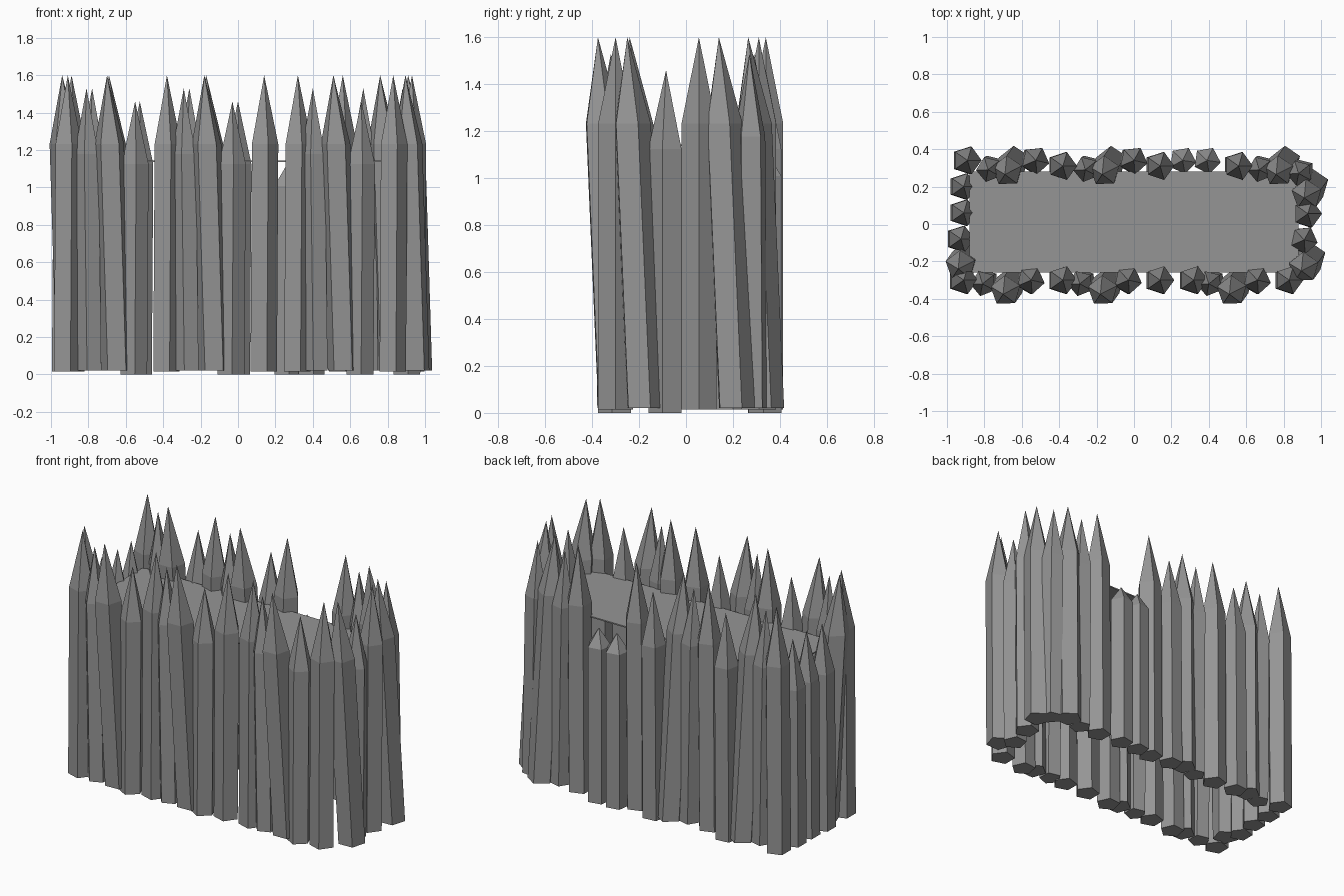
import bpy, bmesh
from math import cos, sin, radians

cube = bpy.data.objects.get("Cube")
if cube:
    bpy.data.objects.remove(cube)

grey = bpy.data.materials.new("weathered_grey")
grey.use_nodes = True
colour = (0.3, 0.3, 0.3, 1)
grey.diffuse_color = colour
grey.node_tree.nodes["Principled BSDF"].inputs["Base Color"].default_value = colour

# Stake kinds: base height, tip height, lean x, lean y, turn, radius
KINDS = {
    "straight": (0.015, 1.6, 0.01, 0.0, 0, 0.078),
    "slim": (0.02, 1.53, -0.02, -0.01, 40, 0.07),
    "leaning": (0.02, 1.6, -0.05, -0.07, 20, 0.083),
    "short": (0.0, 1.46, 0.01, 0.0, -12, 0.076),
    "stub": (0.015, 1.34, 0.01, 0.0, 0, 0.074),
    "low": (0.0, 1.12, 0.0, 0.0, -8, 0.074),
}


def finish(bm, name):
    bmesh.ops.recalc_face_normals(bm, faces=bm.faces)
    mesh = bpy.data.meshes.new(name)
    bm.to_mesh(mesh)
    bm.free()
    mesh.materials.append(grey)
    obj = bpy.data.objects.new(name, mesh)
    bpy.context.collection.objects.link(obj)
    return obj


def stake(name, kind, x, y):
    """Five-sided post with a sharpened tip, based at x, y."""
    z0, top, lx, ly, turn, r = KINDS[kind]
    shoulder = top * (0.9 if kind == "low" else 0.77)
    bm = bmesh.new()
    rings = []
    for z, k in ((z0, 0), (shoulder, 0.75)):
        angles = [radians(turn + 72 * i) for i in range(5)]
        rings.append([bm.verts.new((x + lx * k + r * cos(a), y + ly * k + r * sin(a), z))
                      for a in angles])
    tip = bm.verts.new((x + lx, y + ly, top))
    low, high = rings
    bm.faces.new(low[::-1])
    for i in range(5):
        j = (i + 1) % 5
        bm.faces.new((low[i], low[j], high[j], high[i]))
        bm.faces.new((high[i], high[j], tip))
    finish(bm, name)


def row(name, stakes):
    for i, (kind, x, y) in enumerate(stakes):
        stake(f"{name}_stake_{i + 1}", kind, x, y)


# Long walls: repeated runs of slim, leaning, short and straight stakes
front, back = [("straight", -0.92, -0.30)], [("straight", -0.90, 0.34)]
for x in (-0.65, -0.13, 0.56):
    front += [("slim", x - 0.14, -0.31), ("leaning", x, -0.305),
              ("short", x + 0.09, -0.30), ("straight", x + 0.26, -0.30)]
front.append(("straight", 0.31, -0.30))
for x in (-0.64, -0.12, 0.81):
    back += [("slim", x - 0.12, 0.30), ("leaning", x, 0.335)]
back += [("short", x, 0.34) for x in (-0.535, -0.01)]
back += [("straight", x, 0.31) for x in (-0.39, 0.13, 0.55)]
back += [("low", x, 0.34) for x in (0.26, 0.39)]
row("front_wall", front)
row("back_wall", back)

# End walls
row("left_end", [("slim", 0.90, 0.28), ("leaning", 0.96, 0.21), ("straight", 0.92, 0.055),
                 ("short", 0.90, -0.085), ("leaning", 0.945, -0.18)])
row("right_end", [("stub", -0.92, 0.20), ("stub", -0.92, 0.06), ("stub", -0.935, -0.08),
                  ("leaning", -0.89, -0.17)])

# Flat walkway deck inside the walls
bm = bmesh.new()
bmesh.ops.create_cube(bm, size=1)
for v in bm.verts:
    v.co = (v.co.x * 1.76, v.co.y * 0.54 + 0.01, 1.14 + v.co.z * 0.008)
finish(bm, "deck")
